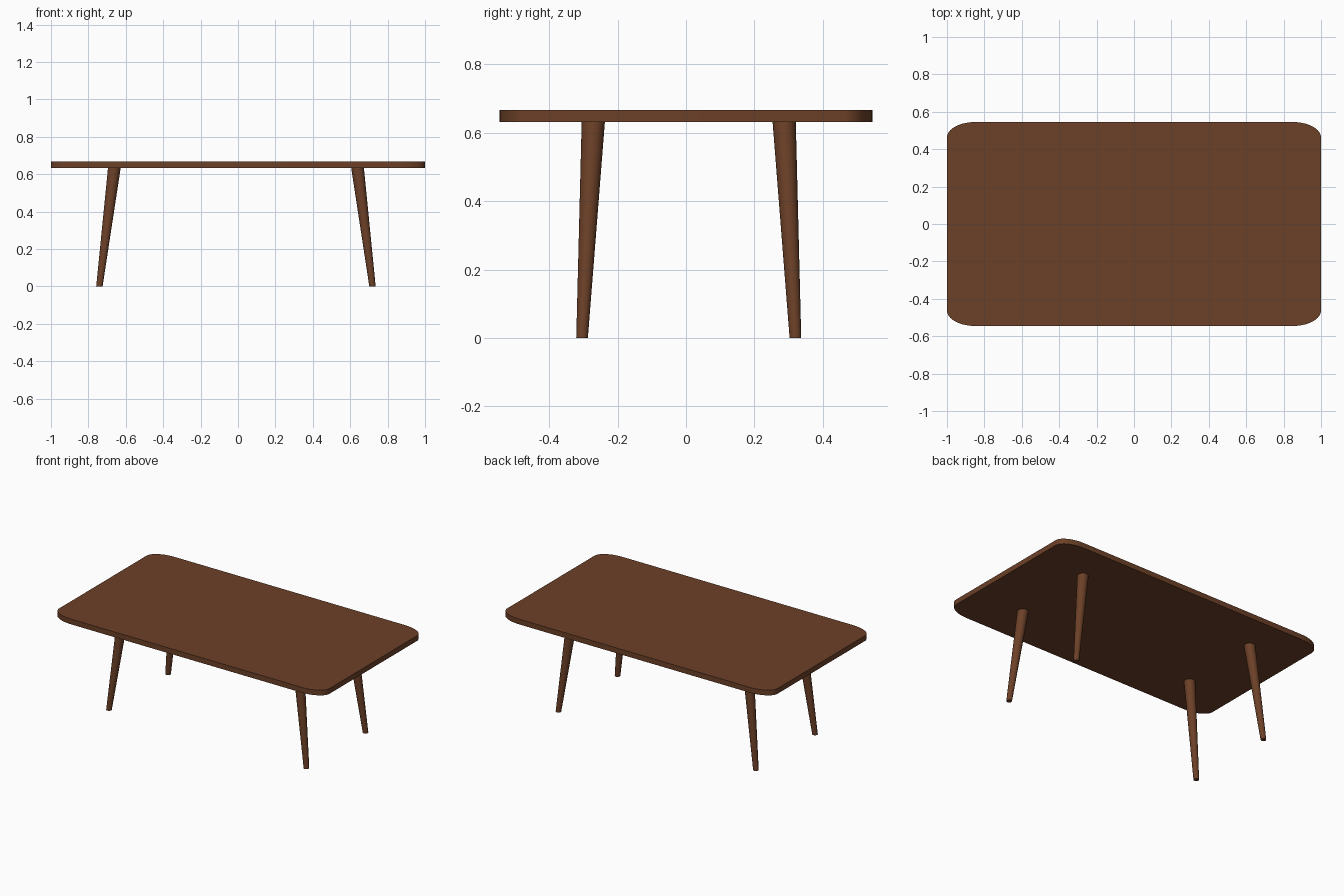
import bpy, bmesh, math

if "Cube" in bpy.data.objects:
    bpy.data.objects.remove(bpy.data.objects["Cube"])

wood = bpy.data.materials.new("walnut brown")
wood.diffuse_color = (0.15, 0.052, 0.021, 1)
wood.use_nodes = True
wood.node_tree.nodes["Principled BSDF"].inputs["Base Color"].default_value = wood.diffuse_color


def make_object(name, bm):
    bmesh.ops.recalc_face_normals(bm, faces=bm.faces)
    mesh = bpy.data.meshes.new(name)
    bm.to_mesh(mesh)
    bm.free()
    obj = bpy.data.objects.new(name, mesh)
    bpy.context.collection.objects.link(obj)
    mesh.materials.append(wood)
    bpy.ops.object.select_all(action='DESELECT')
    obj.select_set(True)
    bpy.context.view_layer.objects.active = obj
    bpy.ops.object.shade_smooth_by_angle(angle=math.radians(35))
    return obj


def loft(name, lower, upper):
    """Solid between two matching rings of points."""
    bm = bmesh.new()
    a = [bm.verts.new(p) for p in lower]
    b = [bm.verts.new(p) for p in upper]
    n = len(a)
    bm.faces.new(a)
    bm.faces.new(b)
    for i in range(n):
        j = (i + 1) % n
        bm.faces.new((a[i], a[j], b[j], b[i]))
    return make_object(name, bm)


# Table top: slab with stretched, elliptical corners
HX, HY, RX, RY, STEPS = 1.0, 0.545, 0.15, 0.082, 10
outline = []
for corner, (sx, sy) in enumerate([(1, 1), (-1, 1), (-1, -1), (1, -1)]):
    for k in range(STEPS + 1):
        t = math.pi / 2 * (corner + k / STEPS)
        outline.append((sx * (HX - RX) + RX * math.cos(t),
                        sy * (HY - RY) + RY * math.sin(t)))
loft("table_top", [(x, y, 0.632) for x, y in outline],
     [(x, y, 0.667) for x, y in outline])


# Splayed tapered legs, slightly off centre as a set
def ring(cx, cy, z, r, sides=32):
    return [(cx + r * math.cos(2 * math.pi * i / sides),
             cy + r * math.sin(2 * math.pi * i / sides), z) for i in range(sides)]


OX, OY = -0.011, 0.008
for side, sx in (("left", -1), ("right", 1)):
    for end, sy in (("front", -1), ("back", 1)):
        loft(f"{end}_{side}_leg",
             ring(OX + sx * 0.73, OY + sy * 0.312, 0.0, 0.017),
             ring(OX + sx * 0.65, OY + sy * 0.279, 0.635, 0.034))
